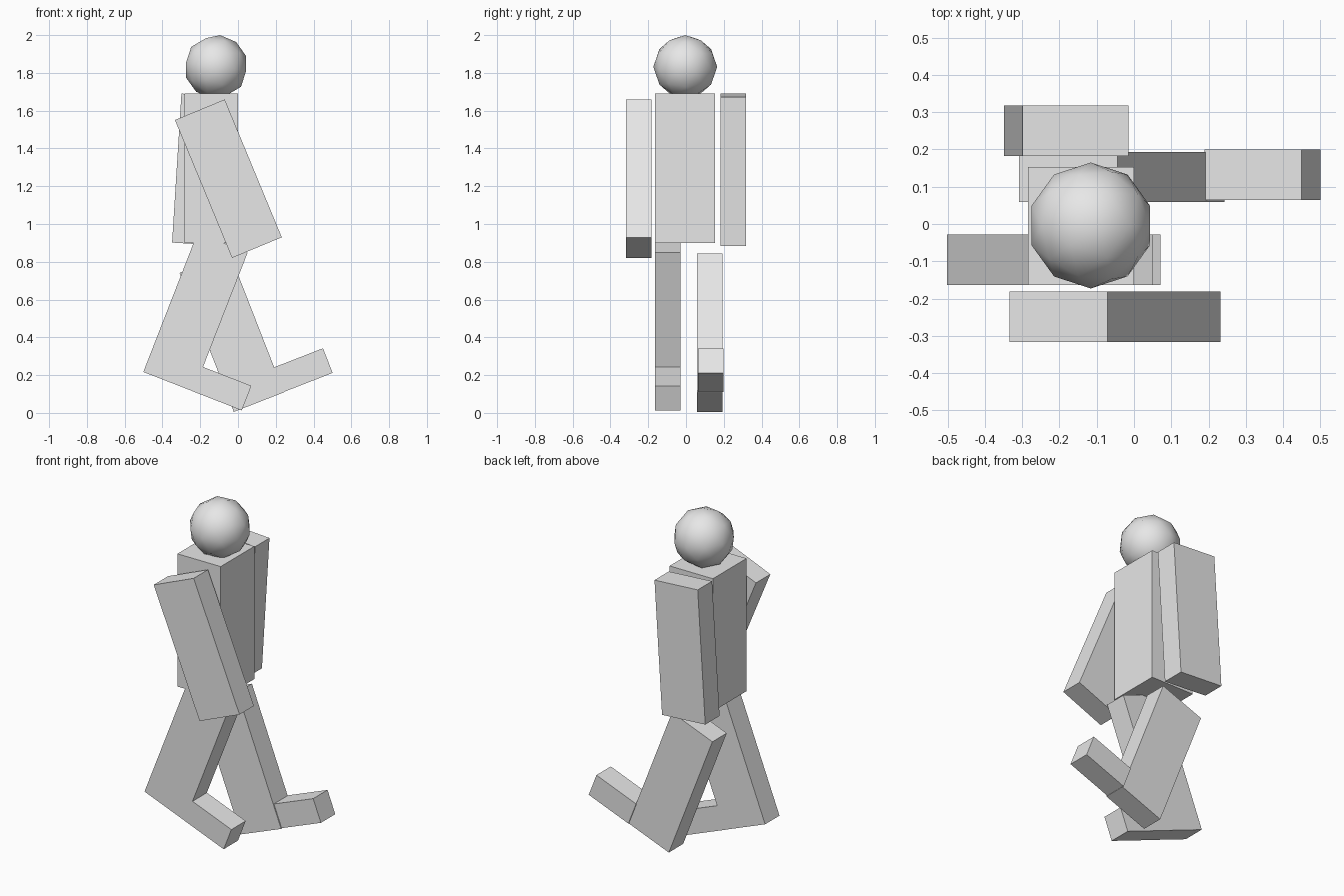
import bpy
from math import radians

cube = bpy.data.objects.get("Cube")
if cube:
    bpy.data.objects.remove(cube, do_unlink=True)

# One plain grey for the whole figure
grey = bpy.data.materials.new("plain grey")
grey.use_nodes = True
colour = (0.8, 0.8, 0.8, 1)
grey.diffuse_color = colour
grey.node_tree.nodes["Principled BSDF"].inputs["Base Color"].default_value = colour


def finish(name, tilt):
    obj = bpy.context.object
    obj.name = name
    obj.rotation_euler.y = radians(tilt)
    obj.data.materials.append(grey)
    return obj


def block(name, centre, size, tilt=0):
    """Flat-sided box swung about the sideways axis."""
    bpy.ops.mesh.primitive_cube_add(size=1, location=centre)
    obj = finish(name, tilt)
    obj.scale = size


LIMB = (0.285, 0.135, 0.79)
FOOT = (0.28, 0.135, 0.14)
STRIDE = 21.3

# Torso and head
block("torso", (-0.142, -0.005, 1.295), (0.285, 0.317, 0.79))
bpy.ops.mesh.primitive_ico_sphere_add(subdivisions=2, radius=0.169,
                                      location=(-0.116, -0.004, 1.832))
finish("head", 7)
bpy.ops.object.shade_smooth()

# Arms
block("near_arm", (-0.051, -0.249, 1.24), LIMB, -22.5)
block("far_arm", (-0.182, 0.25, 1.287), LIMB, 3.6)

# Trailing leg and foot
block("trailing_leg", (-0.225, -0.096, 0.533), LIMB, STRIDE)
block("trailing_foot", (-0.085, -0.096, 0.129), FOOT, STRIDE)

# Leading leg and foot
block("leading_leg", (-0.033, 0.126, 0.425), LIMB, -STRIDE)
block("leading_foot", (0.345, 0.132, 0.226), FOOT, -STRIDE)
